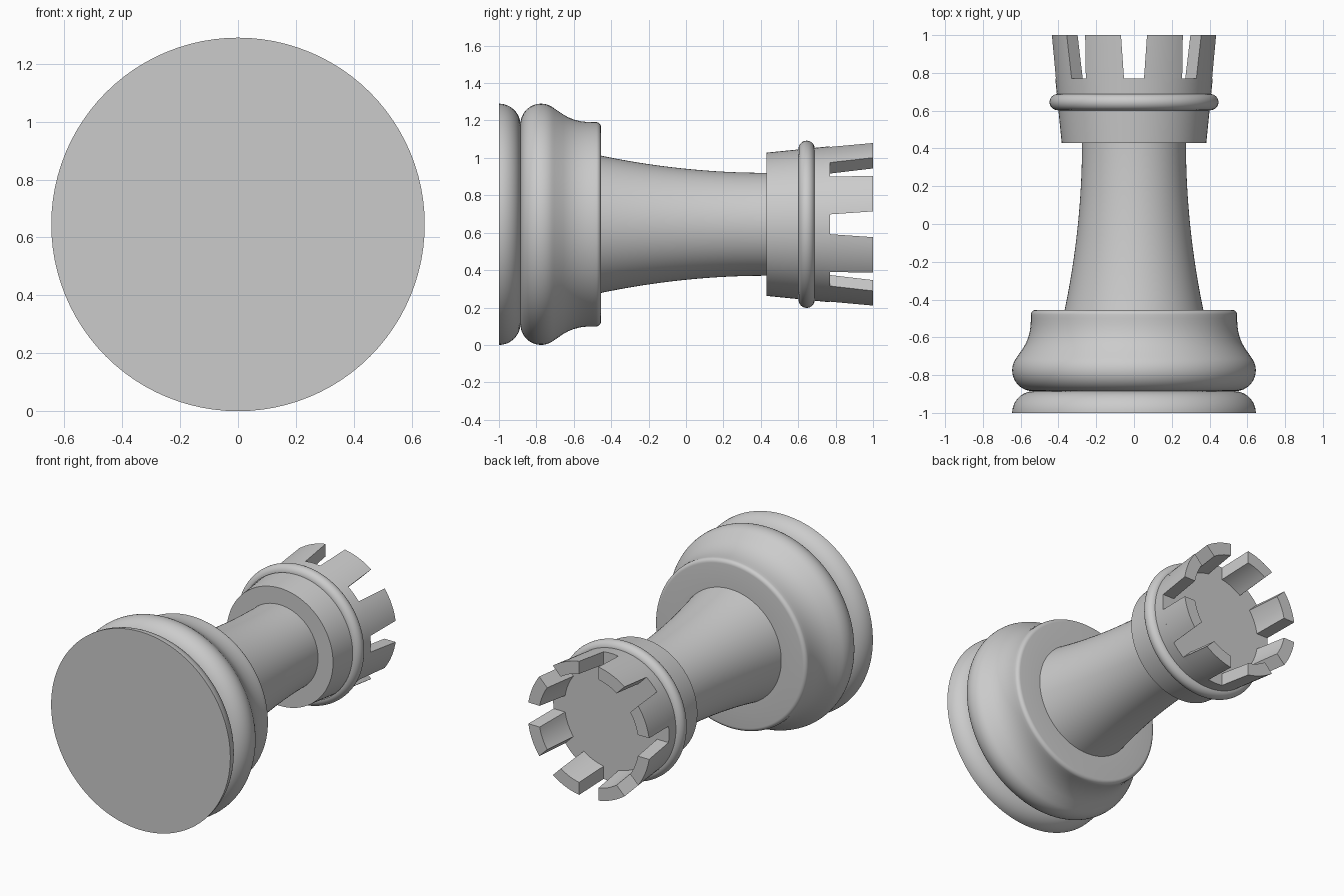
import bpy, bmesh, math

if "Cube" in bpy.data.objects:
    bpy.data.objects.remove(bpy.data.objects["Cube"])

AXIS_Z = 0.645
SEGMENTS = 96

grey = bpy.data.materials.new("plain grey")
grey.diffuse_color = (0.6, 0.6, 0.6, 1)
grey.use_nodes = True
grey.node_tree.nodes["Principled BSDF"].inputs["Base Color"].default_value = grey.diffuse_color


def point(y, r, a):
    return (r * math.cos(a), y, AXIS_Z + r * math.sin(a))


def arc(cy, cr, ry, rr, start, end, steps):
    """Elliptical arc of (y, radius) points; 0 degrees points along +y."""
    out = []
    for i in range(steps + 1):
        t = math.radians(start + (end - start) * i / steps)
        out.append((cy + ry * math.cos(t), cr + rr * math.sin(t)))
    return out


def finish(name, bm):
    mesh = bpy.data.meshes.new(name)
    bm.to_mesh(mesh)
    bm.free()
    mesh.materials.append(grey)
    ob = bpy.data.objects.new(name, mesh)
    bpy.context.collection.objects.link(ob)
    bpy.ops.object.select_all(action='DESELECT')
    ob.select_set(True)
    bpy.context.view_layer.objects.active = ob
    bpy.ops.object.shade_smooth_by_angle(angle=math.radians(32))
    return ob


def lathe(name, profile, cap_start=False, cap_end=False):
    """Revolve (y, radius) points, given in +y order, around the long axis."""
    bm = bmesh.new()
    rings = [[bm.verts.new(point(y, r, 2 * math.pi * j / SEGMENTS))
              for j in range(SEGMENTS)] for y, r in profile]
    for a, b in zip(rings, rings[1:]):
        for j in range(SEGMENTS):
            k = (j + 1) % SEGMENTS
            bm.faces.new((a[j], b[j], b[k], a[k]))
    if cap_start:
        bm.faces.new(rings[0])
    if cap_end:
        bm.faces.new(rings[-1][::-1])
    return finish(name, bm)


# Foot disc with a rounded rear edge
lathe("foot_disc", arc(-1.0, 0.53, 0.115, 0.115, 90, 0, 12), cap_start=True)

# Base: round bulge, concave sweep, filleted shoulder, flat ring
bulge = arc(-0.775, 0.535, 0.11, 0.11, 180, 50, 16)
sweep = [(-0.68, 0.603), (-0.655, 0.586), (-0.63, 0.572), (-0.60, 0.560),
         (-0.565, 0.551), (-0.53, 0.547), (-0.50, 0.546)]
shoulder = arc(-0.48, 0.521, 0.025, 0.025, 90, 0, 6)
lathe("base", bulge + sweep + shoulder + [(-0.455, 0.367)])

# Stem: flares smoothly towards the base
stem = []
for i in range(17):
    t = i / 16
    stem.append((-0.455 + 0.885 * t, 0.275 + 0.092 * (1 - t) ** 2))
lathe("stem", stem)

# Collar: flaring cup with a flat floor between the battlements
lathe("collar", [(0.43, 0.275), (0.43, 0.383), (0.77, 0.417)], cap_end=True)

# Round bead around the collar
lathe("collar_bead", arc(0.645, 0.404, 0.043, 0.043, 180, 0, 16))

# Battlements: eight flared blocks separated by straight-sided notches
bm = bmesh.new()
section = [(0.77, 0.417, 0.053), (1.0, 0.44, 0.069),
           (1.0, 0.36, 0.069), (0.77, 0.335, 0.053)]  # y, radius, half notch
STEPS = 8
for n in range(8):
    cols = []
    for s in range(STEPS + 1):
        col = []
        for y, r, w in section:
            edge = math.asin(w / r)
            a = n * math.pi / 4 + edge + (math.pi / 4 - 2 * edge) * s / STEPS
            col.append(bm.verts.new(point(y, r, a)))
        cols.append(col)
    for c, d in zip(cols, cols[1:]):
        for i in range(3):
            bm.faces.new((c[i], c[i + 1], d[i + 1], d[i]))
    bm.faces.new(cols[0][::-1])
    bm.faces.new(cols[-1])
finish("battlements", bm)
